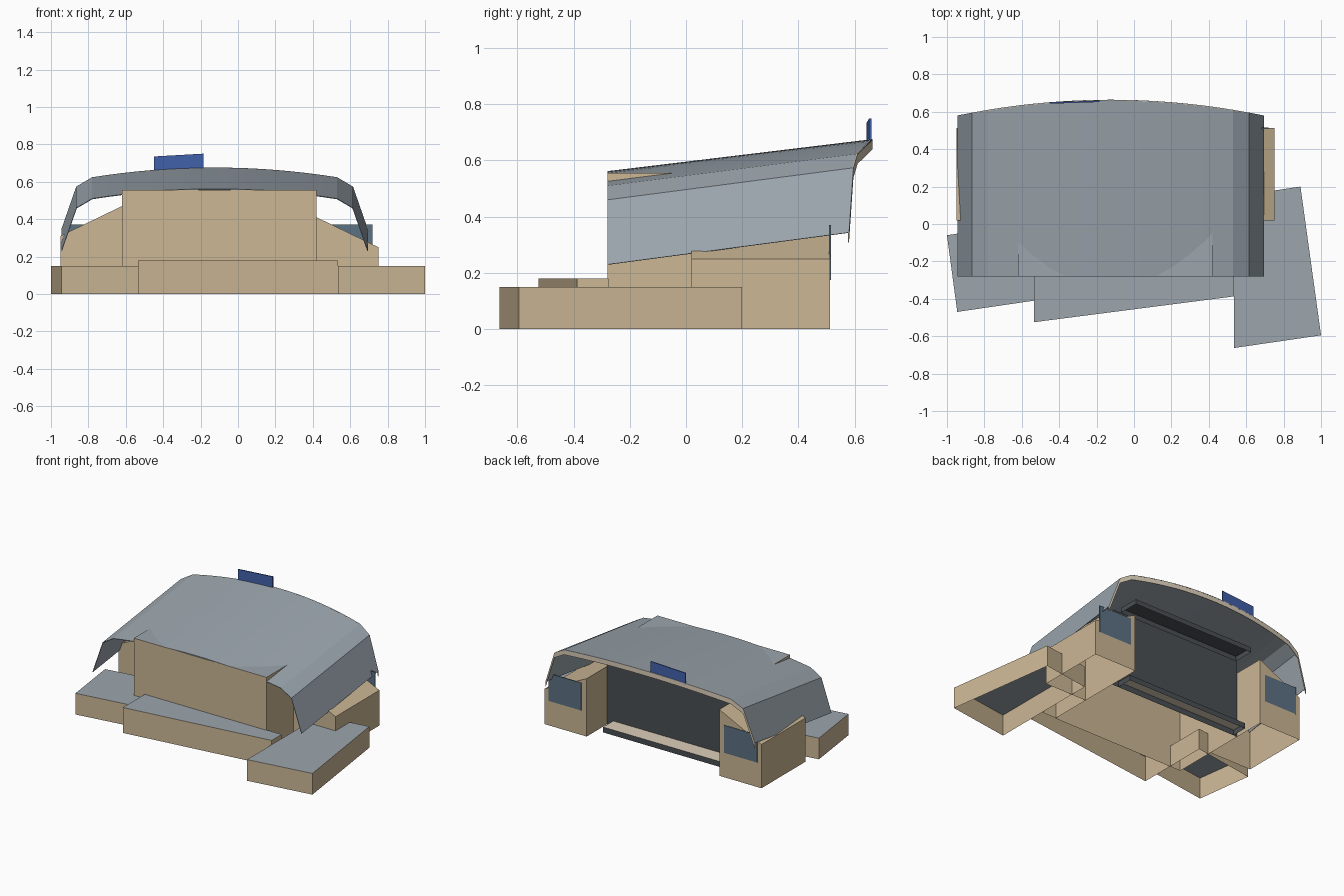
import bpy, bmesh

cube = bpy.data.objects.get("Cube")
if cube:
    bpy.data.objects.remove(cube, do_unlink=True)


def linear(c):
    c /= 255
    return c / 12.92 if c <= 0.04045 else ((c + 0.055) / 1.055) ** 2.4


def material(name, r, g, b):
    m = bpy.data.materials.new(name)
    m.use_nodes = True
    col = (linear(r), linear(g), linear(b), 1)
    m.diffuse_color = col
    m.node_tree.nodes["Principled BSDF"].inputs["Base Color"].default_value = col
    return m


TAN = material("tan wall", 204, 183, 149)
SLATE = material("slate roof", 156, 166, 174)
CHARCOAL = material("charcoal", 74, 79, 83)
BEIGE = material("beige trim", 220, 206, 185)
GLASS = material("blue grey glass", 92, 114, 132)
BLUE = material("blue sign", 66, 98, 172)


def make(name, bm, mats):
    me = bpy.data.meshes.new(name)
    bm.to_mesh(me)
    bm.free()
    ob = bpy.data.objects.new(name, me)
    bpy.context.collection.objects.link(ob)
    for m in mats:
        me.materials.append(m)
    return ob


def block(name, ring, tops, side=TAN, top=TAN, base=0):
    """Open-bottomed walls over a counterclockwise ground ring, with a top."""
    bm = bmesh.new()
    n = len(ring)
    if not isinstance(tops, list):
        tops = [tops] * n
    low = [bm.verts.new((x, y, base)) for x, y in ring]
    high = [bm.verts.new((x, y, z)) for (x, y), z in zip(ring, tops)]
    for i in range(n):
        j = (i + 1) % n
        bm.faces.new((low[i], low[j], high[j], high[i]))
    bm.faces.new(high).material_index = 1
    return make(name, bm, [side, top])


def rect(x0, x1, y0, y1):
    return [(x0, y0), (x1, y0), (x1, y1), (x0, y1)]


def sheet(name, upper, lower, mat, thickness):
    """Ribbon of quads between two rows of points, given thickness."""
    bm = bmesh.new()
    a = [bm.verts.new(p) for p in upper]
    b = [bm.verts.new(p) for p in lower]
    for i in range(len(a) - 1):
        bm.faces.new((b[i], b[i + 1], a[i + 1], a[i]))
    ob = make(name, bm, [mat])
    s = ob.modifiers.new("thickness", "SOLIDIFY")
    s.thickness = thickness
    s.offset = -1


# Main hall with a dark stage wall at the back
HALL_L, HALL_R, BACK = -0.62, 0.42, 0.285
hall = block("main_hall", rect(HALL_L, HALL_R, -0.28, BACK), 0.555, top=SLATE)
hall.data.materials.append(CHARCOAL)
for f in hall.data.polygons:
    if f.normal.y > 0.9:
        f.material_index = 2

# Side wings with sloping tops
block("right_wing", rect(HALL_R, 0.75, 0.02, 0.512), [0.41, 0.25, 0.25, 0.41])
block("left_wing", rect(-0.95, HALL_L, 0.02, 0.512), [0.31, 0.47, 0.47, 0.31])

# Low skewed terraces at the front
block("right_terrace", [(0.535, -0.663), (1.0, -0.595), (0.89, 0.2), (0.535, 0.147)],
      0.15, top=SLATE)
block("left_terrace", [(-0.945, -0.47), (-0.535, -0.41), (-0.535, 0.01), (-1.0, -0.06)],
      0.15, top=SLATE)
block("front_terrace", [(-0.535, -0.525), (0.535, -0.387), (0.535, -0.275), (-0.535, -0.275)],
      0.18, top=SLATE)

# Stage step and the canopy box above it
block("stage_step", rect(-0.59, 0.37, BACK + 0.002, 0.4), 0.038, side=CHARCOAL, top=BEIGE)
block("stage_canopy", rect(-0.59, 0.37, 0.31, 0.46), 0.57, side=CHARCOAL, top=CHARCOAL, base=0.535)

# Windows on the back of the wings
for name, x0, x1 in (("right_window", 0.46, 0.718), ("left_window", -0.918, -0.66)):
    block(name, rect(x0, x1, 0.509, 0.516), 0.37, GLASS, GLASS, base=0.175)

# Roof: shallow arch with bent eaves, rising towards the back
MID, ARCH, HALF = -0.125, 0.655, 0.82
STEPS = 16
section = [(-HALF, 0.23), (-0.74, 0.46)]
for i in range(STEPS + 1):
    t = ARCH * (2 * i / STEPS - 1)
    section.append((t, 0.562 - 0.052 * (t / ARCH) ** 2))
section += [(-t, z) for t, z in reversed(section[:2])]
front = [(MID + t, -0.28, z) for t, z in section]
back = [(MID + t, 0.664 - 0.084 * (t / HALF) ** 2, z + 0.114) for t, z in section]
sheet("roof", back, front, SLATE, 0.004)

# Fascia along the back edge of the roof
drop = [(x, y, z - 0.036) for x, y, z in back]
sheet("roof_fascia", drop, back, BEIGE, 0.004)

# Sign standing on the back edge
sheet("roof_sign", [(-0.45, 0.643, 0.735), (-0.185, 0.652, 0.75)],
      [(-0.45, 0.643, 0.655), (-0.185, 0.652, 0.668)], BLUE, 0.008)
